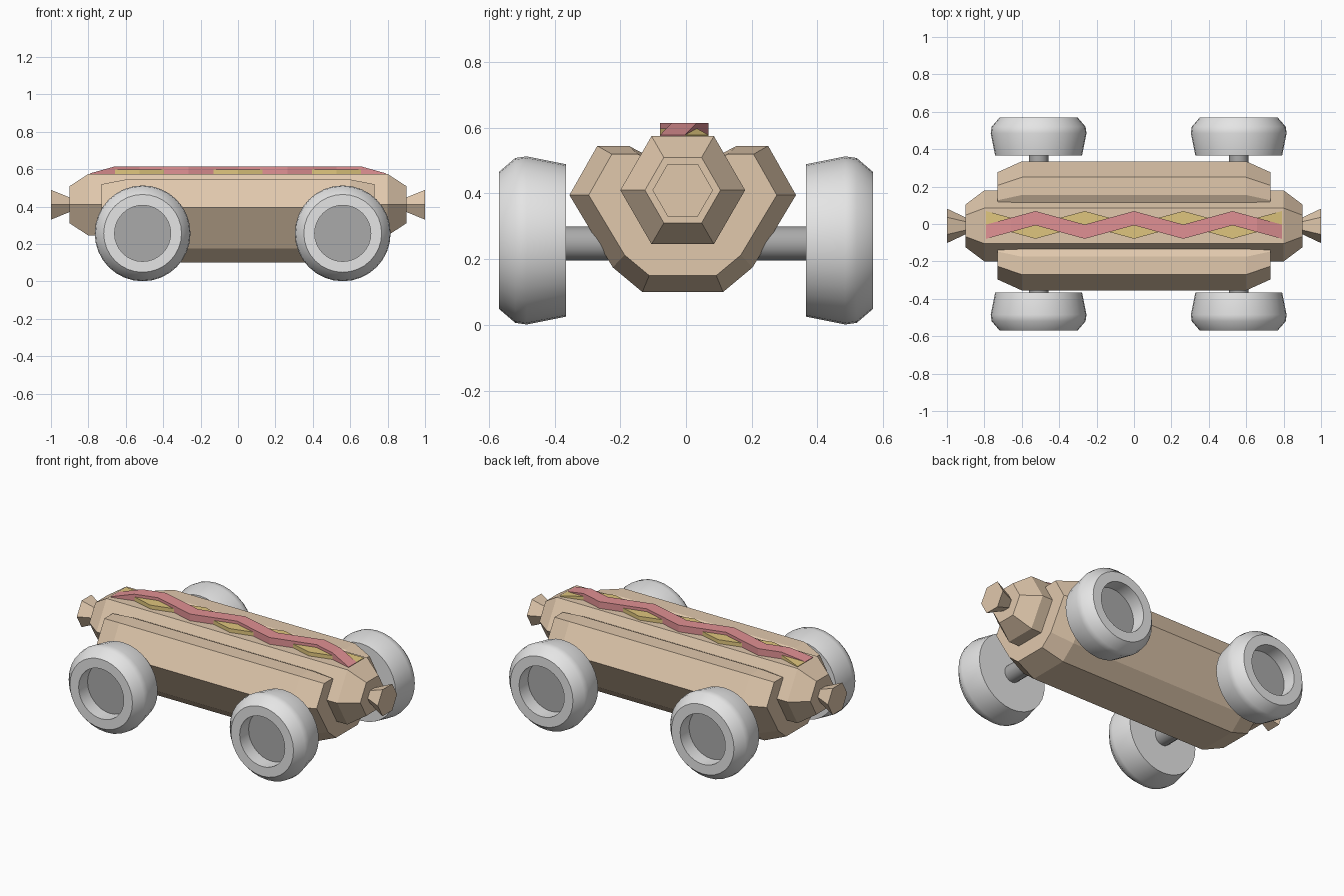
import bpy, bmesh, math

if "Cube" in bpy.data.objects:
    bpy.data.objects.remove(bpy.data.objects["Cube"])


def material(name, r, g, b):
    m = bpy.data.materials.new(name)
    m.diffuse_color = (*[(c / 255) ** 2.2 for c in (r, g, b)], 1)
    m.use_nodes = True
    m.node_tree.nodes["Principled BSDF"].inputs["Base Color"].default_value = m.diffuse_color
    return m


BREAD = material("bread tan", 224, 199, 171)
GREY = material("light grey", 228, 228, 228)
DARK = material("mid grey", 168, 168, 168)
RED = material("sauce red", 223, 143, 146)
YELLOW = material("sauce yellow", 222, 196, 124)


def loft(name, rings, mats, smooth=None, end_mat=0):
    """Skin a list of equal-length rings and cap both ends."""
    bm = bmesh.new()
    vs = [[bm.verts.new(p) for p in ring] for ring in rings]
    n = len(vs[0])
    for a, b in zip(vs, vs[1:]):
        for i in range(n):
            j = (i + 1) % n
            bm.faces.new((a[i], a[j], b[j], b[i]))
    bm.faces.new(vs[0])
    bm.faces.new(vs[-1]).material_index = end_mat
    bmesh.ops.recalc_face_normals(bm, faces=bm.faces)
    me = bpy.data.meshes.new(name)
    bm.to_mesh(me)
    bm.free()
    for m in mats:
        me.materials.append(m)
    if smooth:
        me.polygons.foreach_set("use_smooth", [True] * len(me.polygons))
        me.set_sharp_from_angle(angle=math.radians(smooth))
    ob = bpy.data.objects.new(name, me)
    bpy.context.collection.objects.link(ob)
    return ob


CY = -0.01  # centre line of the body


# Sausage: six-sided body with a flared knot on each end
def hexagon(x, r):
    return [(x, CY + r * math.cos(i * math.pi / 3), 0.41 + r * math.sin(i * math.pi / 3))
            for i in range(6)]


half = [(0.80, 0.19), (0.90, 0.115), (0.90, 0.045), (1.0, 0.092)]
loft("sausage", [hexagon(-x, r) for x, r in reversed(half)] + [hexagon(x, r) for x, r in half],
     [BREAD])

# Bun: mirrored cross-section with tapered ends
side = [(0.123, 0.10), (0.213, 0.175), (0.345, 0.395), (0.26, 0.545),
        (0.165, 0.545), (0.12, 0.522), (0.08, 0.49)]
section = side + [(-y, z) for y, z in reversed(side)]


def bun_ring(x, s):
    return [(x, CY + y * s, 0.395 + (z - 0.395) * s) for y, z in section]


loft("bun", [bun_ring(-0.73, 0.83), bun_ring(-0.6, 1), bun_ring(0.6, 1), bun_ring(0.73, 0.83)],
     [BREAD])


# Sauce: two zigzag strips crossing on top, sloping down at the ends
def sauce(name, phase, top, mat):
    rings = []
    for i in range(13):
        x = -0.79 + i * 1.58 / 12
        y = -0.005 + phase * 0.036 * math.cos(i * math.pi / 2)
        z = 0.578 if i in (0, 12) else top
        rings.append([(x, y - 0.038, 0.565), (x, y + 0.038, 0.565),
                      (x, y + 0.038, z), (x, y - 0.038, z)])
    loft(name, rings, [mat])


sauce("red_sauce", -1, 0.615, RED)
sauce("yellow_sauce", 1, 0.598, YELLOW)


# Wheels and axles
def circle(x, y, z, r, n=32):
    return [(x + r * math.cos(2 * math.pi * i / n), y, z + r * math.sin(2 * math.pi * i / n))
            for i in range(n)]


tyre = [(0.232, 0.365), (0.256, 0.485), (0.251, 0.52), (0.208, 0.57), (0.15, 0.57), (0.15, 0.485)]
for end, x in (("left", -0.51), ("right", 0.56)):
    loft(end + "_axle", [circle(x, -0.40, 0.248, 0.052, 16), circle(x, 0.40, 0.248, 0.052, 16)],
         [DARK], 45)
    for face, s in (("front", -1), ("back", 1)):
        loft(f"{face}_{end}_wheel", [circle(x, s * y, 0.257, r) for r, y in tyre],
             [GREY, DARK], 45, end_mat=1)
